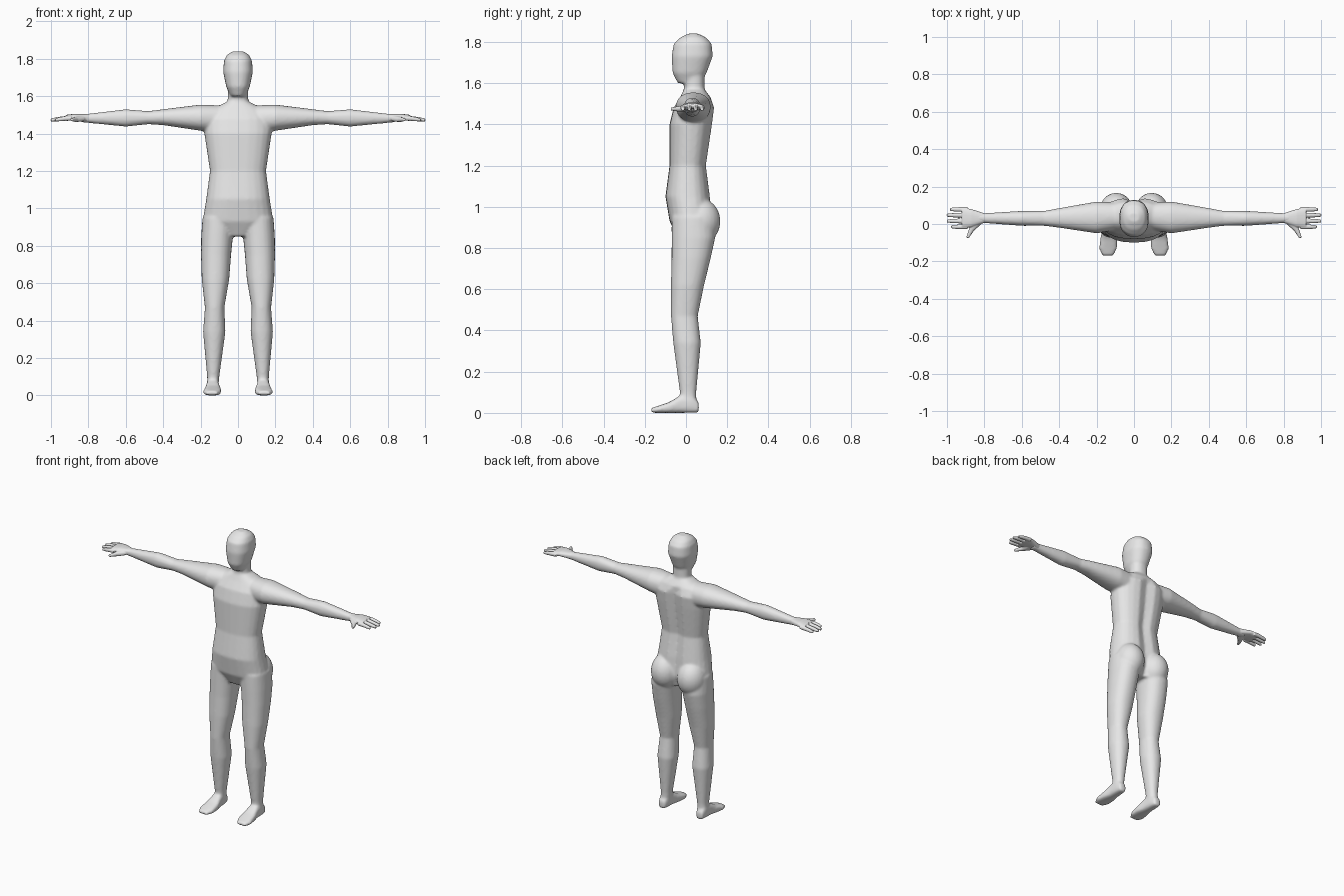
import bpy
import bmesh
import math
from mathutils import Matrix, Vector

cube = bpy.data.objects.get("Cube")
if cube:
    bpy.data.objects.remove(cube, do_unlink=True)

skin = bpy.data.materials.new("light_grey")
skin.use_nodes = True
grey = (.8, .8, .8, 1)
skin.diffuse_color = grey
skin.node_tree.nodes["Principled BSDF"].inputs["Base Color"].default_value = grey

# Names of the two extents that a cut across each axis has
SIDEWAYS = ("inner", "outer")
DEPTH = ("front", "back")
HEIGHT = ("bottom", "top")
EXTENTS = {"x": (DEPTH, HEIGHT), "y": (SIDEWAYS, HEIGHT), "z": (SIDEWAYS, DEPTH)}


def rounded(value, power):
    return math.copysign(abs(value) ** (2 / power), value)


def loft(bm, axis, cuts, power=2.2, side=1, sides=24):
    """Closed tube through rounded cross-sections; side mirrors it in x."""
    rings = []
    for cut in cuts:
        ring = []
        for i in range(sides):
            angle = math.tau * i / sides
            point = {axis: cut[axis]}
            waves = (math.cos(angle), math.sin(angle))
            for (low, high), wave in zip(EXTENTS[axis], waves):
                middle = (cut[low] + cut[high]) / 2
                radius = (cut[high] - cut[low]) / 2
                across = {SIDEWAYS: "x", DEPTH: "y", HEIGHT: "z"}[(low, high)]
                point[across] = middle + radius * rounded(wave, power)
            ring.append(bm.verts.new((point["x"] * side, point["y"], point["z"])))
        rings.append(ring)
    for lower, upper in zip(rings, rings[1:]):
        for i in range(sides):
            j = (i + 1) % sides
            bm.faces.new((lower[i], lower[j], upper[j], upper[i]))
    bm.faces.new(rings[0])
    bm.faces.new(rings[-1])
    return [vert for ring in rings for vert in ring]


def level(z, half, front, back):
    """Horizontal cut that is symmetric about the middle of the body."""
    return dict(z=z, inner=-half, outer=half, front=front, back=back)


def finish(bm, name, voxel, smoothing):
    """Fuse the overlapping parts into one smooth skin."""
    bmesh.ops.recalc_face_normals(bm, faces=bm.faces)
    mesh = bpy.data.meshes.new(name)
    bm.to_mesh(mesh)
    bm.free()
    mesh.materials.append(skin)
    obj = bpy.data.objects.new(name, mesh)
    bpy.context.collection.objects.link(obj)
    fuse = obj.modifiers.new("fuse", "REMESH")
    fuse.mode = "VOXEL"
    fuse.voxel_size = voxel
    fuse.use_smooth_shade = True
    soften = obj.modifiers.new("soften", "SMOOTH")
    soften.factor = .5
    soften.iterations = smoothing


body = bmesh.new()

# Torso with a groove along the spine
torso = loft(body, "z", [
    level(z=.85, half=.08, front=-.04, back=.1),
    level(z=.93, half=.19, front=-.08, back=.13),
    level(z=1.05, half=.17, front=-.1, back=.12),
    level(z=1.2, half=.15, front=-.08, back=.1),
    level(z=1.4, half=.18, front=-.08, back=.13),
    level(z=1.48, half=.18, front=-.06, back=.14),
    level(z=1.53, half=.14, front=-.03, back=.12),
    level(z=1.57, half=.06, front=-.01, back=.09),
], power=2.4)
for vert in torso:
    if abs(vert.co.x) < .02 and vert.co.y > .03 and vert.co.z < 1.5:
        vert.co.y -= .02

# Neck
loft(body, "z", [
    level(z=1.5, half=.08, front=-.03, back=.11),
    level(z=1.56, half=.055, front=-.01, back=.09),
    level(z=1.66, half=.055, front=-.01, back=.09),
])

# Head
loft(body, "z", [
    level(z=1.6, half=.04, front=-.04, back=.07),
    level(z=1.65, half=.063, front=-.065, back=.1),
    level(z=1.73, half=.08, front=-.07, back=.13),
    level(z=1.79, half=.075, front=-.06, back=.125),
    level(z=1.82, half=.06, front=-.03, back=.1),
    level(z=1.84, half=.03, front=.01, back=.06),
], power=2.3)

for side in (1, -1):
    # Arm, from inside the shoulder to the wrist
    loft(body, "x", [
        dict(x=.08, front=-.03, back=.115, bottom=1.4, top=1.55),
        dict(x=.2, front=-.05, back=.12, bottom=1.415, top=1.555),
        dict(x=.4, front=-.02, back=.085, bottom=1.445, top=1.53),
        dict(x=.48, front=-.01, back=.07, bottom=1.45, top=1.52),
        dict(x=.6, front=-.01, back=.07, bottom=1.437, top=1.53),
        dict(x=.8, front=.005, back=.058, bottom=1.457, top=1.506),
        dict(x=.84, front=.005, back=.06, bottom=1.46, top=1.505),
    ], side=side)

    # Leg, from inside the hip to the ankle
    loft(body, "z", [
        dict(z=.04, inner=.105, outer=.165, front=-.03, back=.05),
        dict(z=.1, inner=.1, outer=.165, front=-.03, back=.05),
        dict(z=.34, inner=.067, outer=.187, front=-.062, back=.072),
        dict(z=.47, inner=.073, outer=.177, front=-.073, back=.057),
        dict(z=.62, inner=.047, outer=.194, front=-.073, back=.088),
        dict(z=.75, inner=.037, outer=.198, front=-.07, back=.12),
        dict(z=.85, inner=.027, outer=.197, front=-.07, back=.142),
        dict(z=.95, inner=.015, outer=.19, front=-.07, back=.135),
    ], side=side)

    # Buttock
    place = Matrix.Translation(Vector((.095 * side, .07, .93)))
    bmesh.ops.create_uvsphere(body, u_segments=24, v_segments=16, radius=1,
                              matrix=place @ Matrix.Diagonal((.09, .097, .11, 1)))

    # Foot with a flat sole
    loft(body, "y", [
        dict(y=.062, inner=.115, outer=.16, bottom=0, top=.05),
        dict(y=.03, inner=.105, outer=.167, bottom=0, top=.09),
        dict(y=-.03, inner=.1, outer=.17, bottom=0, top=.083),
        dict(y=-.08, inner=.09, outer=.18, bottom=0, top=.053),
        dict(y=-.13, inner=.09, outer=.187, bottom=0, top=.036),
        dict(y=-.168, inner=.11, outer=.17, bottom=0, top=.024),
    ], power=3, side=side)

finish(body, "body", voxel=.008, smoothing=6)

for side, label in ((1, "left"), (-1, "right")):
    hand = bmesh.new()

    # Palm
    loft(hand, "x", [
        dict(x=.79, front=.01, back=.054, bottom=1.46, top=1.503),
        dict(x=.87, front=-.017, back=.08, bottom=1.47, top=1.506),
        dict(x=.92, front=-.022, back=.088, bottom=1.468, top=1.5),
    ], power=2.5, side=side)

    # Fingers, fanned out and tapering; the middle ones reach furthest
    root = .89
    for finger in range(4):
        y = -.015 + .031 * finger
        tip = 1.003 - .01 * (finger - 1.6) ** 2
        cuts = []
        for along, radius in ((0, .0125), (.4, .0125), (.75, .011), (1, .008)):
            z = 1.482 - .01 * along ** 2
            cuts.append(dict(x=root + (tip - root) * along,
                             front=y - radius, back=y + radius,
                             bottom=z - radius, top=z + radius))
        loft(hand, "x", cuts, side=side, sides=12)

    # Thumb
    loft(hand, "y", [
        dict(y=.03, inner=.8, outer=.87, bottom=1.468, top=1.5),
        dict(y=-.005, inner=.82, outer=.875, bottom=1.463, top=1.494),
        dict(y=-.035, inner=.855, outer=.885, bottom=1.462, top=1.488),
        dict(y=-.074, inner=.882, outer=.898, bottom=1.467, top=1.482),
    ], side=side, sides=12)

    finish(hand, label + "_hand", voxel=.003, smoothing=4)
